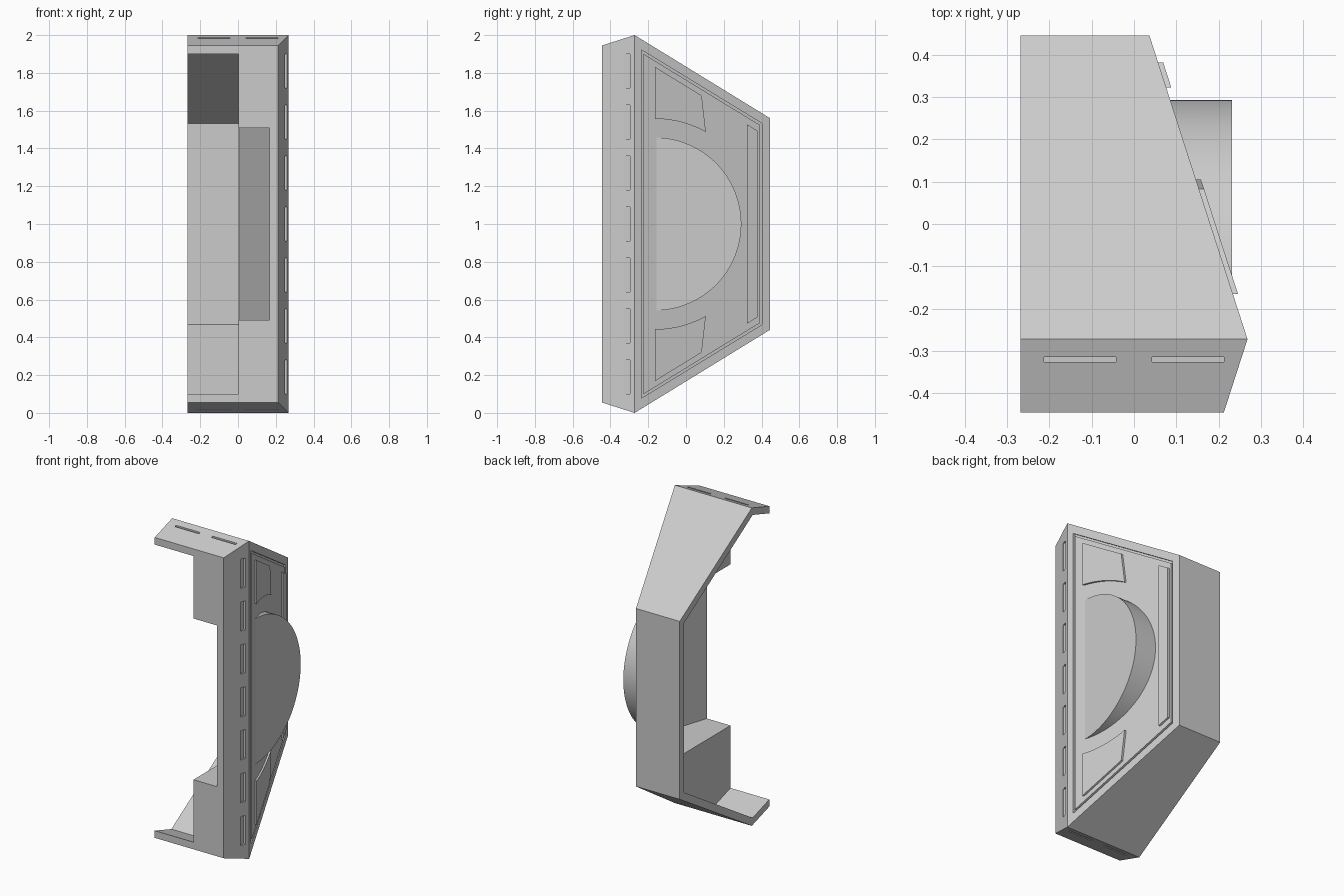
import bpy, bmesh, math

cube = bpy.data.objects.get("Cube")
if cube:
    bpy.data.objects.remove(cube, do_unlink=True)

GREY = (0.6, 0.6, 0.6, 1)
mat = bpy.data.materials.new("light_grey")
mat.use_nodes = True
mat.diffuse_color = GREY
mat.node_tree.nodes["Principled BSDF"].inputs["Base Color"].default_value = GREY

RIDGE_Y, BACK_Y, FRONT_Y = -0.272, 0.445, -0.445
HALF_X, SLOPE = 0.268, 0.323


def side_x(y, offset=0.0):
    """Surface of the angled outer side at depth y, folded at the ridge."""
    return HALF_X - abs(y - RIDGE_Y) * SLOPE + offset


def prism(name, profile, x0, x1):
    """Side profile (y, z) spanned between x0(y) and x1(y)."""
    bm = bmesh.new()
    near = [bm.verts.new((x0(y), y, z)) for y, z in profile]
    far = [bm.verts.new((x1(y), y, z)) for y, z in profile]
    bm.faces.new(near)
    bm.faces.new(far[::-1])
    n = len(profile)
    for i in range(n):
        j = (i + 1) % n
        bm.faces.new((near[j], near[i], far[i], far[j]))
    # Fold the side where it crosses the ridge
    ridge = [v for v in far if abs(v.co.y - RIDGE_Y) < 1e-5]
    if len(ridge) == 2:
        bmesh.ops.connect_verts(bm, verts=ridge)
    bmesh.ops.recalc_face_normals(bm, faces=bm.faces)
    mesh = bpy.data.meshes.new(name)
    bm.to_mesh(mesh)
    bm.free()
    mesh.materials.append(mat)
    obj = bpy.data.objects.new(name, mesh)
    bpy.context.collection.objects.link(obj)
    return obj


def const(x):
    return lambda y: x


def box(name, x0, x1, y0, y1, z0, z1):
    return prism(name, [(y0, z0), (y1, z0), (y1, z1), (y0, z1)], const(x0), const(x1))


def flip(points):
    """Mirror a profile about mid height."""
    return [(y, 2 - z) for y, z in points]


def symmetric(upper):
    return upper + flip(upper)[::-1]


def cut(target, cutter):
    mod = target.modifiers.new("cut", 'BOOLEAN')
    mod.operation = 'DIFFERENCE'
    mod.solver = 'EXACT'
    mod.object = cutter
    bpy.context.view_layer.objects.active = target
    bpy.ops.object.modifier_apply(modifier=mod.name)
    bpy.data.objects.remove(cutter, do_unlink=True)


# Outer shell
shell = symmetric([(FRONT_Y, 1.945), (RIDGE_Y, 2.0), (BACK_Y, 1.56)])
body = prism("frame_body", shell, const(-HALF_X), side_x)

# Hollow inside, open to the left and the front
hollow = symmetric([(-0.55, 1.865), (FRONT_Y, 1.9), (-0.28, 1.953), (0.402, 1.533)])
cut(body, prism("hollow_cutter", hollow, const(-0.5), const(0.002)))

# Recess between the solid blocks, leaving an even wall behind the folded side
recess = symmetric([(-0.55, 1.507), (RIDGE_Y, 1.507), (0.4, 1.507)])
cut(body, prism("recess_cutter", recess, const(-0.05), lambda y: side_x(y, -0.046)))

# Groove around the side panel: a shallow pocket filled by a smaller plate
pocket = symmetric([(-0.236, 1.922), (0.403, 1.532)])
cut(body, prism("pocket_cutter", pocket,
                lambda y: side_x(y, -0.016), lambda y: side_x(y, 0.1)))
plate = symmetric([(-0.224, 1.9), (0.391, 1.524)])
prism("side_plate", plate, lambda y: side_x(y, -0.018), side_x)

# Vent slots along the front bevel
for i in range(7):
    mid = 1 + (i - 3) * 0.27
    cut(body, box("slot_cutter", 0.245, 0.4, -0.332, -0.296, mid - 0.091, mid + 0.091))

# Vent slots in the top and bottom lips
for x in (-0.212, 0.043):
    cut(body, box("slot_cutter", x, x + 0.169, -0.326, -0.314, 1.977, 2.1))
    cut(body, box("slot_cutter", x, x + 0.169, -0.326, -0.314, -0.1, 0.023))

# Half drum on the side
HUB_Y, DRUM_R, ARC_R = -0.165, 0.458, 0.557
half = [(HUB_Y + DRUM_R * math.cos(a), 1 + DRUM_R * math.sin(a))
        for a in (math.pi * (k / 48 - 0.5) for k in range(49))]
drum = prism("half_drum", half, lambda y: side_x(y, -0.01), const(0.231))
bpy.ops.object.select_all(action='DESELECT')
drum.select_set(True)
bpy.context.view_layer.objects.active = drum
bpy.ops.object.shade_smooth_by_angle(angle=math.radians(30))


# Raised panels on the side
def raised(name, profile):
    prism(name, profile, lambda y: side_x(y, -0.005), lambda y: side_x(y, 0.012))


arc = [(HUB_Y + ARC_R * math.sin(a), 1 + ARC_R * math.cos(a))
       for a in (math.radians(29) * k / 10 for k in range(11))]
corner = arc + [(0.083, 1.68), (HUB_Y, 1.832)]
raised("upper_corner_panel", corner)
raised("lower_corner_panel", flip(corner))
raised("rear_strip", symmetric([(0.322, 1.528), (0.381, 1.492)]))
